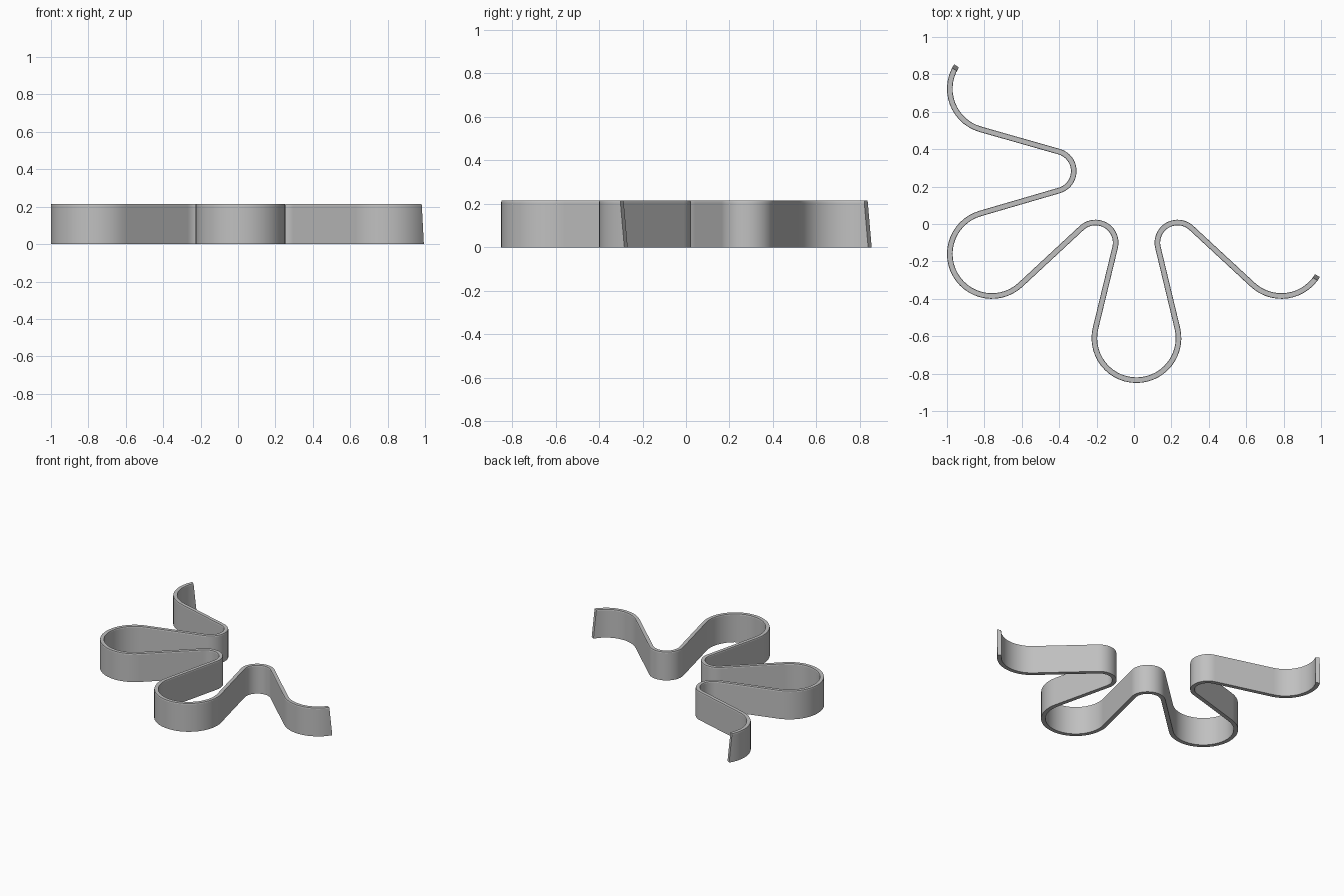
import bpy, bmesh, math
from mathutils import Vector

if "Cube" in bpy.data.objects:
    bpy.data.objects.remove(bpy.data.objects["Cube"])

HEIGHT, HALF = 0.215, 0.015        # band height and half thickness
CHAMFER_Z, CHAMFER_W = 0.008, 0.002
END_SLANT = 0.022                  # how far the top of each end is cut back
BIG, SMALL = 0.225, 0.108          # bend radii along the centre line
START, END = math.radians(147), math.radians(-31)
STEP = math.radians(7.5)

# Bends in order: centre, radius, turn (+1 left, -1 right)
bends = [
    (Vector((-0.760, 0.723)), BIG, 1),
    (Vector((-0.430, 0.283)), SMALL, -1),
    (Vector((-0.760, -0.160)), BIG, 1),
    (Vector((-0.206, -0.100)), SMALL, -1),
    (Vector((0.013, -0.610)), BIG, 1),
    (Vector((0.233, -0.100)), SMALL, -1),
    (Vector((0.788, -0.160)), BIG, 1),
]


def tangent_heading(a, b):
    """Heading of the straight run that joins two bends smoothly."""
    v = b[0] - a[0]
    k = b[2] * b[1] - a[2] * a[1]
    return math.atan2(v.y, v.x) - math.asin(k / v.length)


# Centre line stations: point and heading
headings = [tangent_heading(a, b) for a, b in zip(bends, bends[1:])]
headings = [START + math.pi / 2] + headings + [END + math.pi / 2]
stations = []
for i, (centre, radius, turn) in enumerate(bends):
    h0, h1 = headings[i], headings[i + 1]
    sweep = (turn * (h1 - h0)) % (2 * math.pi)
    n = max(2, round(sweep / STEP))
    for j in range(n + 1):
        h = h0 + turn * sweep * j / n
        normal = Vector((-math.sin(h), math.cos(h)))
        stations.append((centre - turn * radius * normal, h))

# Band cross-section: sideways offset and height
section = [
    (-HALF, 0), (HALF, 0),
    (HALF, HEIGHT - CHAMFER_Z), (HALF - CHAMFER_W, HEIGHT),
    (-HALF + CHAMFER_W, HEIGHT), (-HALF, HEIGHT - CHAMFER_Z),
]

# Sweep the section along the stations
bm = bmesh.new()
rings = []
last = len(stations) - 1
for i, (p, h) in enumerate(stations):
    along = Vector((math.cos(h), math.sin(h)))
    side = Vector((-along.y, along.x))
    slant = END_SLANT * ((i == 0) - (i == last))
    ring = []
    for off, z in section:
        q = p + side * off + along * slant * z / HEIGHT
        ring.append(bm.verts.new((q.x, q.y, z)))
    rings.append(ring)
for a, b in zip(rings, rings[1:]):
    for k in range(len(section)):
        m = (k + 1) % len(section)
        bm.faces.new((a[k], a[m], b[m], b[k]))
bm.faces.new(rings[0])
bm.faces.new(rings[-1])
bmesh.ops.recalc_face_normals(bm, faces=bm.faces)

mesh = bpy.data.meshes.new("wavy_band")
bm.to_mesh(mesh)
bm.free()
band = bpy.data.objects.new("wavy_band", mesh)
bpy.context.collection.objects.link(band)

grey = bpy.data.materials.new("plain grey")
grey.diffuse_color = (0.53, 0.53, 0.53, 1)
grey.use_nodes = True
grey.node_tree.nodes["Principled BSDF"].inputs["Base Color"].default_value = grey.diffuse_color
mesh.materials.append(grey)

# Smooth bends, crisp rims
bpy.context.view_layer.objects.active = band
band.select_set(True)
bpy.ops.object.shade_smooth_by_angle(angle=math.radians(12))
